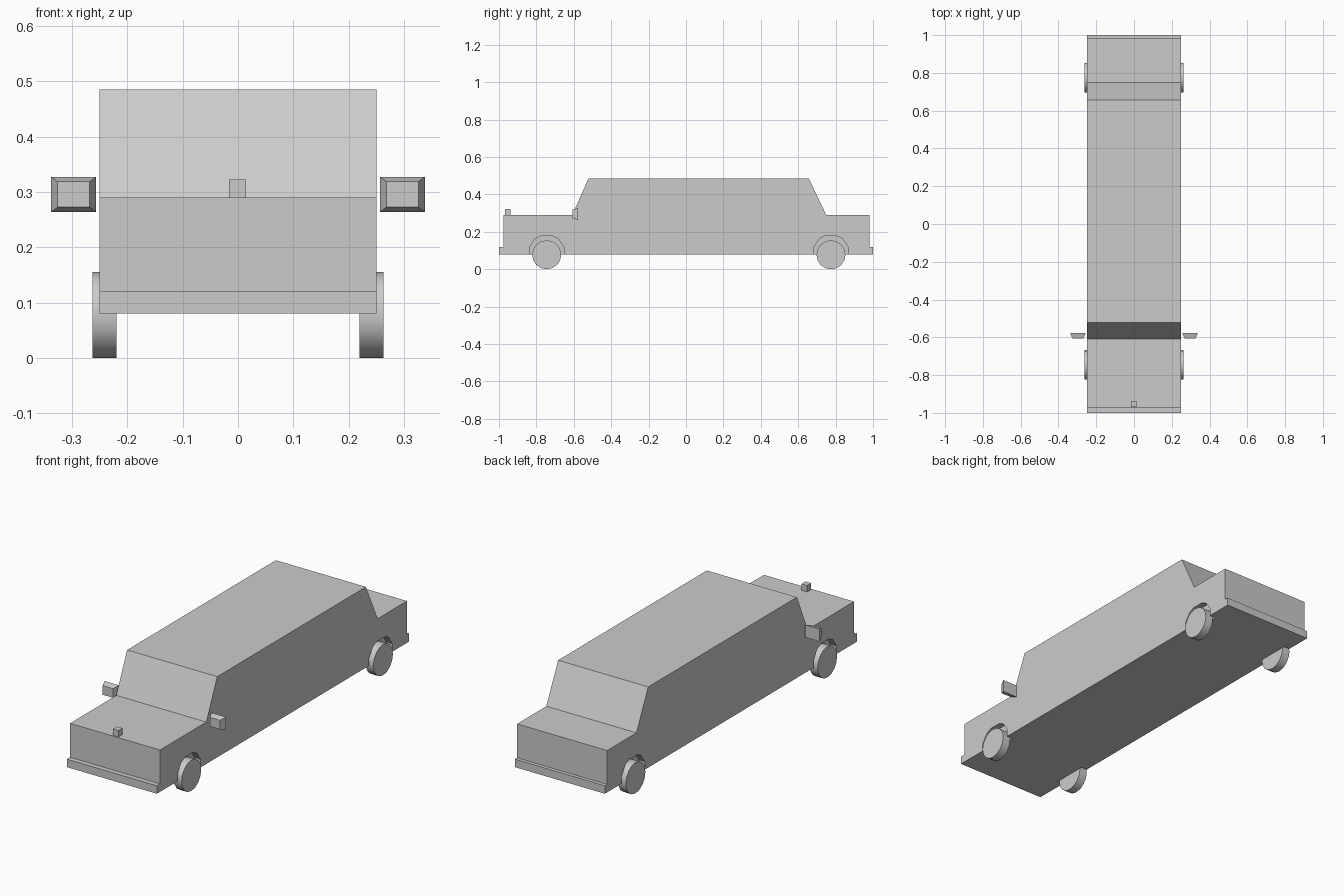
import bpy, bmesh, math
from mathutils import Matrix

if "Cube" in bpy.data.objects:
    bpy.data.objects.remove(bpy.data.objects["Cube"])

AXLES = (-0.745, 0.775)
HALF = 0.25


def finish(bm, name):
    bmesh.ops.recalc_face_normals(bm, faces=bm.faces)
    me = bpy.data.meshes.new(name)
    bm.to_mesh(me)
    bm.free()
    ob = bpy.data.objects.new(name, me)
    bpy.context.collection.objects.link(ob)
    return ob


def extrude_x(name, profile, x0, x1):
    """Extrude a (y, z) profile from x0 to x1."""
    bm = bmesh.new()
    face = bm.faces.new([bm.verts.new((x0, y, z)) for y, z in profile])
    ext = bmesh.ops.extrude_face_region(bm, geom=[face])
    verts = [v for v in ext["geom"] if isinstance(v, bmesh.types.BMVert)]
    bmesh.ops.translate(bm, verts=verts, vec=(x1 - x0, 0, 0))
    return finish(bm, name)


# Long car body: bumpers, hood, cabin and trunk in one side profile
body = extrude_x("body", [
    (-1.0, 0.08), (-1.0, 0.12), (-0.975, 0.12), (-0.975, 0.29),
    (-0.608, 0.29), (-0.522, 0.485), (0.657, 0.485), (0.75, 0.29),
    (0.982, 0.29), (0.982, 0.12), (1.0, 0.12), (1.0, 0.08)], -HALF, HALF)

# Wheel arches cut shallowly into both sides
half_arch = [(0.092, 0.05), (0.092, 0.118), (0.062, 0.163), (0.03, 0.178)]
arch = half_arch + [(-y, z) for y, z in reversed(half_arch)]
cutters = []
for cy in AXLES:
    for s in (-1, 1):
        cutter = extrude_x("arch_cutter", [(cy + y, z) for y, z in arch], s * 0.217, s * 0.3)
        cutter.hide_render = True
        cutters.append(cutter)
        mod = body.modifiers.new("arch", "BOOLEAN")
        mod.operation = "DIFFERENCE"
        mod.solver = "EXACT"
        mod.object = cutter
bpy.context.view_layer.objects.active = body
for mod in list(body.modifiers):
    bpy.ops.object.modifier_apply(modifier=mod.name)
for cutter in cutters:
    bpy.data.objects.remove(cutter)

# Wheels
for cy, end in zip(AXLES, ("front", "rear")):
    for s, side in ((-1, "left"), (1, "right")):
        bpy.ops.mesh.primitive_cylinder_add(
            vertices=16, radius=0.0775, depth=0.043,
            location=(s * 0.2415, cy, 0.0775), rotation=(0, math.pi / 2, 0))
        wheel = bpy.context.object
        wheel.name = f"{end}_{side}_wheel"
        bpy.ops.object.shade_smooth_by_angle(angle=math.radians(35))

# Side mirrors: boxes tapering toward the front
for s, side in ((-1, "left"), (1, "right")):
    bm = bmesh.new()
    bmesh.ops.create_cube(bm, size=1)
    for v in bm.verts:
        if v.co.y < 0:
            v.co.x *= 0.71
            v.co.z *= 0.73
    bm.transform(Matrix.Translation((s * 0.297, -0.592, 0.2955))
                 @ Matrix.Diagonal((0.081, 0.03, 0.063, 1)))
    finish(bm, f"{side}_mirror")

# Hood ornament
bm = bmesh.new()
bmesh.ops.create_cube(bm, size=1)
bm.transform(Matrix.Translation((-0.001, -0.953, 0.305)) @ Matrix.Diagonal((0.031, 0.032, 0.034, 1)))
finish(bm, "hood_ornament")
